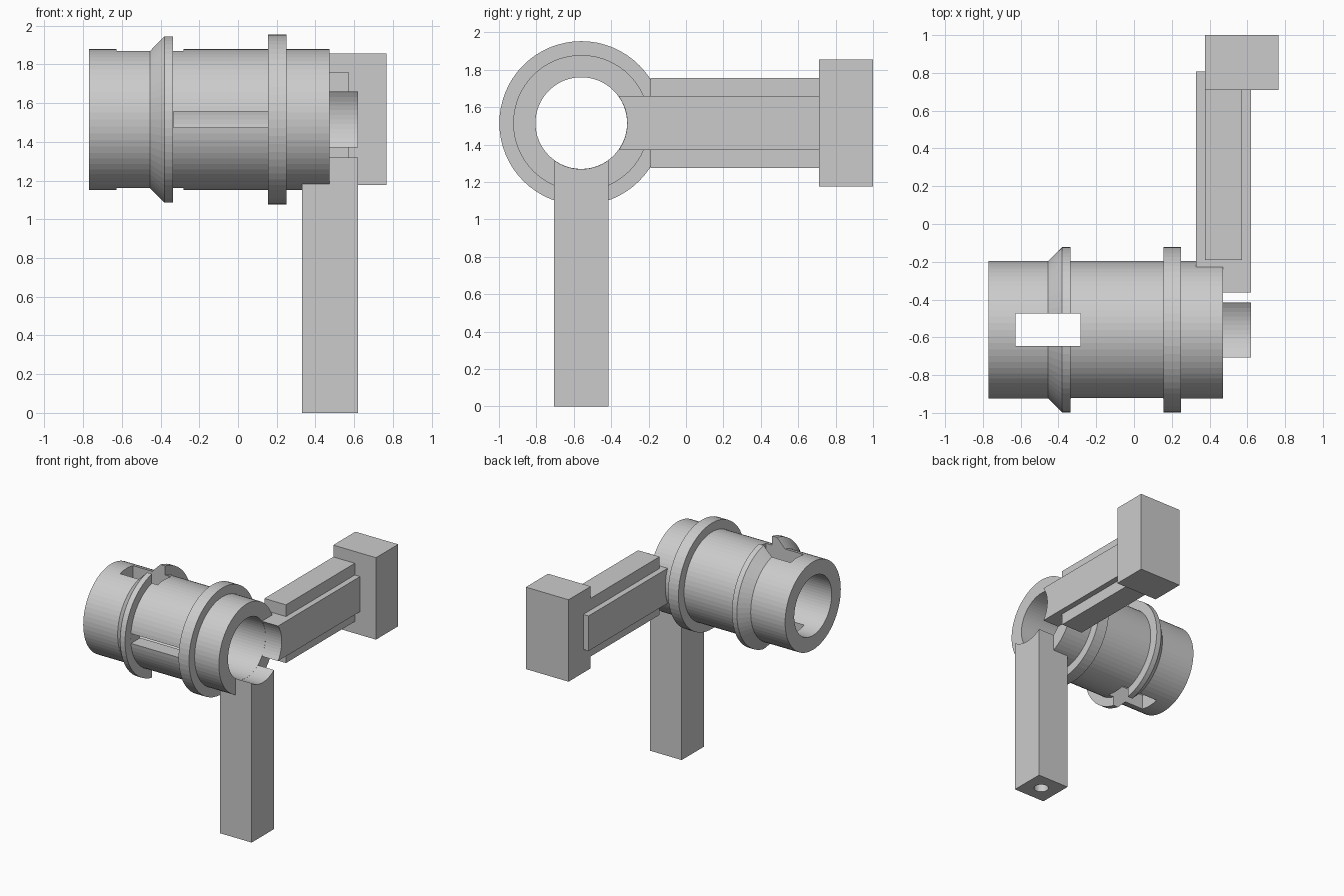
import bpy, bmesh
from math import sin, cos, tau, pi

if "Cube" in bpy.data.objects:
    bpy.data.objects.remove(bpy.data.objects["Cube"])

AXIS_Y, AXIS_Z = -0.56, 1.515      # barrel axis, parallel to x
BORE, OUTER, FLANGE = 0.245, 0.364, 0.438
SEGMENTS = 64


def finish(name, bm):
    bmesh.ops.recalc_face_normals(bm, faces=bm.faces)
    mesh = bpy.data.meshes.new(name)
    bm.to_mesh(mesh)
    bm.free()
    obj = bpy.data.objects.new(name, mesh)
    bpy.context.collection.objects.link(obj)
    return obj


def box(name, x, y, z):
    bm = bmesh.new()
    bmesh.ops.create_cube(bm, size=1)
    for v in bm.verts:
        for i, (lo, hi) in enumerate((x, y, z)):
            v.co[i] = hi if v.co[i] > 0 else lo
    return finish(name, bm)


def lathe_x(name, profile):
    """Revolve a closed (x, radius) profile around the barrel axis."""
    bm = bmesh.new()
    rings = []
    for s in range(SEGMENTS):
        a = tau * s / SEGMENTS
        rings.append([bm.verts.new((x, AXIS_Y + r * cos(a), AXIS_Z + r * sin(a)))
                      for x, r in profile])
    n = len(profile)
    for s in range(SEGMENTS):
        a, b = rings[s], rings[(s + 1) % SEGMENTS]
        for i in range(n):
            j = (i + 1) % n
            bm.faces.new((a[i], a[j], b[j], b[i]))
    return finish(name, bm)


def rod(name, radius, depth, location, axis="Z", sides=SEGMENTS):
    rot = (0, pi / 2, 0) if axis == "X" else (0, 0, 0)
    bpy.ops.mesh.primitive_cylinder_add(vertices=sides, radius=radius, depth=depth,
                                        location=location, rotation=rot)
    bpy.context.object.name = name
    return bpy.context.object


def cut(obj, cutter):
    mod = obj.modifiers.new("cut", "BOOLEAN")
    mod.operation, mod.solver, mod.object = "DIFFERENCE", "EXACT", cutter
    bpy.context.view_layer.objects.active = obj
    bpy.ops.object.modifier_apply(modifier=mod.name)
    bpy.data.objects.remove(cutter, do_unlink=True)


# Hollow barrel with a chamfered collar and a square collar
barrel = lathe_x("barrel", [
    (-0.77, BORE), (-0.77, OUTER),
    (-0.455, OUTER), (-0.38, FLANGE), (-0.335, FLANGE), (-0.335, OUTER),
    (0.155, OUTER), (0.155, FLANGE), (0.25, FLANGE), (0.25, OUTER),
    (0.472, OUTER), (0.472, BORE)])
# Window through top and bottom, narrow slot in the front wall
cut(barrel, box("window_cutter", (-0.628, -0.282), (-0.646, -0.473), (0.9, 2.1)))
cut(barrel, box("slot_cutter", (-0.334, 0.154), (-1.1, AXIS_Y), (1.475, 1.556)))

# Square post and side arm, both scooped out by the bore
post = box("post", (0.33, 0.62), (-0.707, -0.415), (0, 1.4))
arm = box("side_arm", (0.327, 0.62), (-0.45, 0.807), (1.37, 1.66))
for part in (post, arm):
    cut(part, rod("bore_cutter", BORE + 0.001, 1, (0.5, AXIS_Y, AXIS_Z), "X"))

# Blind hole in the foot of the post
cut(post, rod("hole_cutter", 0.056, 0.6, (0.475, -0.561, 0), sides=32))

# Rail running above and below the arm, and the end block
box("arm_rail", (0.375, 0.572), (-0.19, 0.72), (1.275, 1.757))
box("end_block", (0.375, 0.766), (0.71, 1.0), (1.177, 1.855))
